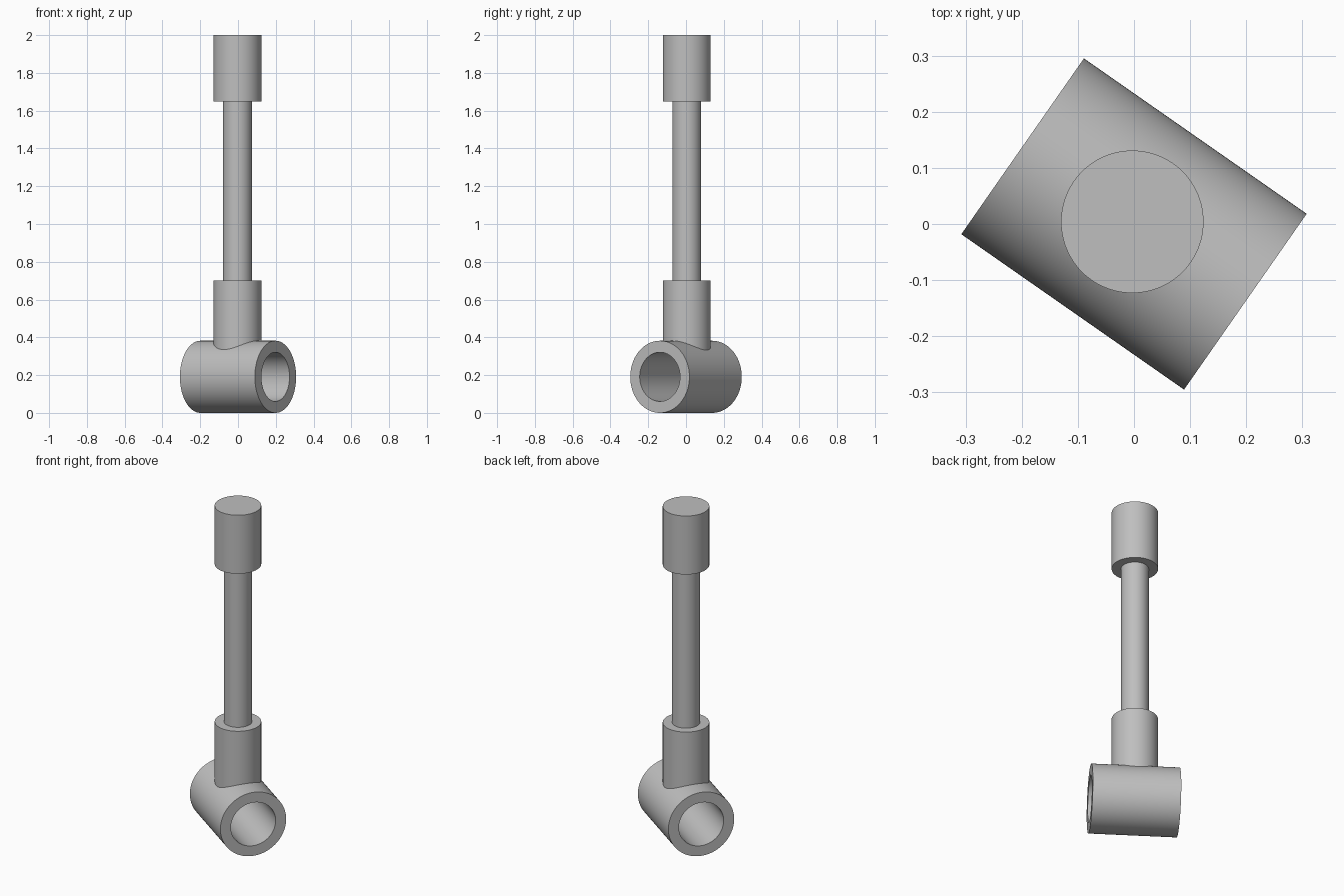
import bpy
import bmesh
import math
from mathutils import Matrix, Vector

cube = bpy.data.objects.get("Cube")
if cube:
    bpy.data.objects.remove(cube, do_unlink=True)

grey = bpy.data.materials.new("plain grey")
grey.use_nodes = True
grey.diffuse_color = (0.52, 0.52, 0.52, 1)
grey.node_tree.nodes["Principled BSDF"].inputs["Base Color"].default_value = grey.diffuse_color

SEGMENTS = 96


def lathe(name, profile, matrix, closed=False):
    """Spin (radius, height) points about the local z axis."""
    bm = bmesh.new()
    verts = [bm.verts.new((r, 0, z)) for r, z in profile]
    pairs = list(zip(verts, verts[1:]))
    if closed:
        pairs.append((verts[-1], verts[0]))
    edges = [bm.edges.new(pair) for pair in pairs]
    bmesh.ops.spin(bm, geom=verts + edges, cent=(0, 0, 0), axis=(0, 0, 1),
                   angle=math.tau, steps=SEGMENTS, use_duplicate=False)
    bmesh.ops.remove_doubles(bm, verts=bm.verts, dist=1e-5)
    bmesh.ops.recalc_face_normals(bm, faces=bm.faces)
    mesh = bpy.data.meshes.new(name)
    bm.to_mesh(mesh)
    bm.free()
    mesh.materials.append(grey)
    obj = bpy.data.objects.new(name, mesh)
    obj.matrix_world = matrix
    bpy.context.collection.objects.link(obj)
    bpy.ops.object.select_all(action="DESELECT")
    obj.select_set(True)
    bpy.context.view_layer.objects.active = obj
    bpy.ops.object.shade_smooth_by_angle(angle=math.radians(30))
    return obj


def cylinder(name, radius, bottom, top):
    profile = [(0, bottom), (radius, bottom), (radius, top), (0, top)]
    return lathe(name, profile, Matrix.Translation((-0.003, 0.004, 0)))


# Horizontal open sleeve, turned about the vertical
outer, bore, half = 0.191, 0.13, 0.242
axis = Vector((0.82, -0.572, 0))
place = Matrix.Translation((0, 0, outer)) @ axis.to_track_quat("Z", "Y").to_matrix().to_4x4()
lathe("sleeve", [(bore, -half), (outer, -half), (outer, half), (bore, half)], place, closed=True)

# Upright rod with a collar at each end
cylinder("lower_collar", 0.127, 0.325, 0.70)
cylinder("rod", 0.076, 0.6, 1.8)
cylinder("upper_collar", 0.127, 1.648, 2.0)
